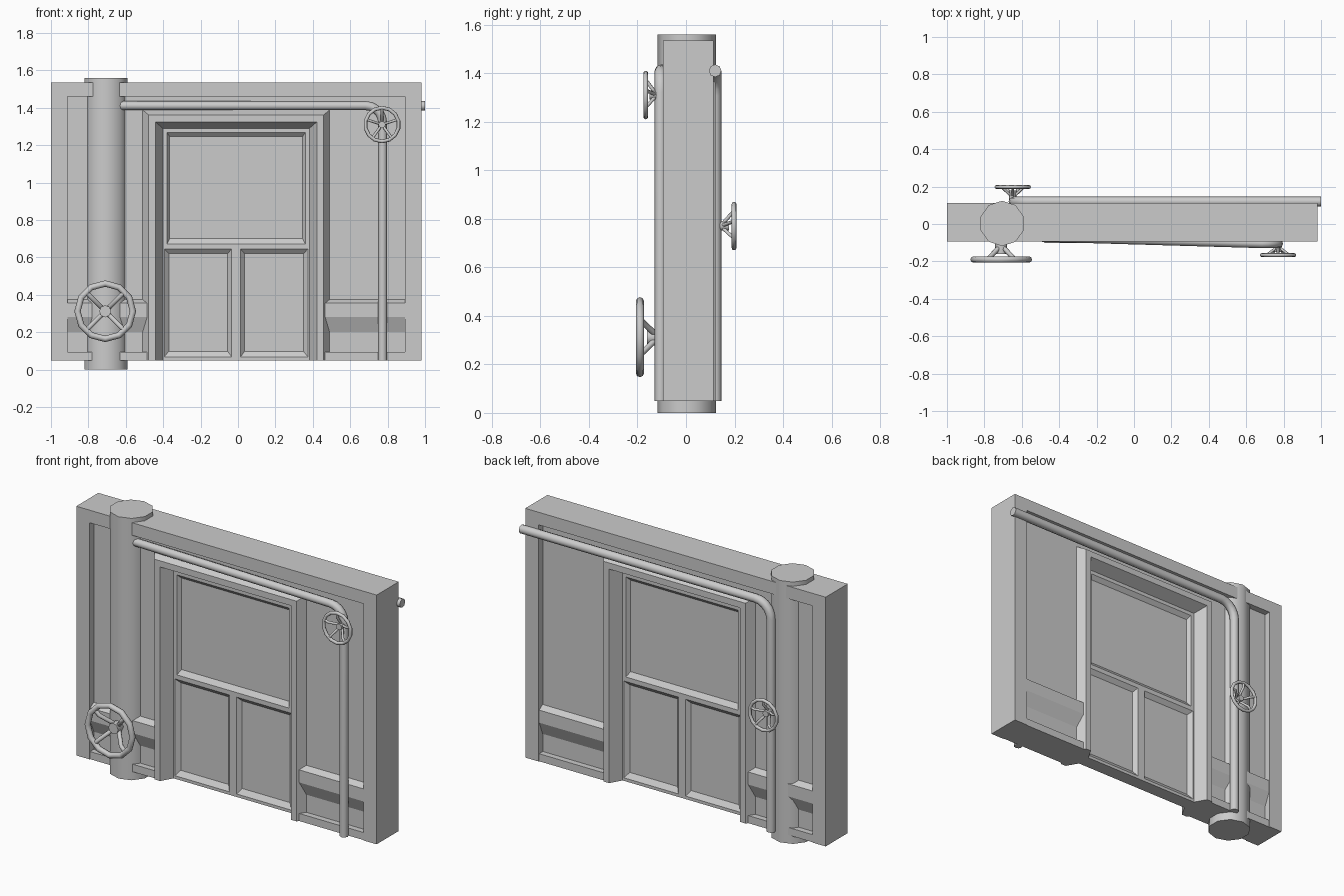
import bpy, bmesh
from math import sin, cos, pi, radians

if "Cube" in bpy.data.objects:
    bpy.data.objects.remove(bpy.data.objects["Cube"])

CX, CY = -0.01, 0.0095          # centre of the wall slab
FRAME, RECESS, DOOR, PANEL = 0.104, 0.065, 0.042, 0.02   # half depths
Z0, Z1 = 0.05, 1.535


def smooth(ob, angle):
    bpy.ops.object.select_all(action='DESELECT')
    ob.select_set(True)
    bpy.context.view_layer.objects.active = ob
    bpy.ops.object.shade_smooth_by_angle(angle=radians(angle))


def loft(name, rings, cap_start=False, mirror=True):
    """Bridge closed rings of points, cap the end, mirror front to back."""
    bm = bmesh.new()
    vs = [[bm.verts.new(p) for p in r] for r in rings]
    n = len(rings[0])
    for a, b in zip(vs, vs[1:]):
        for i in range(n):
            j = (i + 1) % n
            bm.faces.new((a[i], a[j], b[j], b[i]))
    bm.faces.new(vs[-1])
    if cap_start:
        bm.faces.new(vs[0][::-1])
    bmesh.ops.recalc_face_normals(bm, faces=bm.faces)
    me = bpy.data.meshes.new(name)
    bm.to_mesh(me)
    bm.free()
    ob = bpy.data.objects.new(name, me)
    bpy.context.collection.objects.link(ob)
    if mirror:
        ob.location.y = CY
        m = ob.modifiers.new("front_back", 'MIRROR')
        m.use_axis = (False, True, False)
    return ob


def rect(x0, x1, z0, z1, d):
    return [(x0, -d, z0), (x1, -d, z0), (x1, -d, z1), (x0, -d, z1)]


def slab(name, x0, x1, z0, z1, d):
    return loft(name, [rect(x0, x1, z0, z1, 0), rect(x0, x1, z0, z1, d)])


def tubes(name, radius, splines, res=2):
    """Several round tubes in one mesh; each spline is (points, scale, cyclic)."""
    cu = bpy.data.curves.new(name, 'CURVE')
    cu.dimensions = '3D'
    cu.bevel_depth = radius
    cu.bevel_resolution = res
    cu.use_fill_caps = True
    for pts, scale, cyclic in splines:
        sp = cu.splines.new('POLY')
        sp.points.add(len(pts) - 1)
        for p, co in zip(sp.points, pts):
            p.co = (*co, 1)
            p.radius = scale
        sp.use_cyclic_u = cyclic
    tmp = bpy.data.objects.new(name + "_path", cu)
    bpy.context.collection.objects.link(tmp)
    dg = bpy.context.evaluated_depsgraph_get()
    me = bpy.data.meshes.new_from_object(tmp.evaluated_get(dg))
    bpy.data.objects.remove(tmp)
    ob = bpy.data.objects.new(name, me)
    bpy.context.collection.objects.link(ob)
    smooth(ob, 50)
    return ob


# wall frame: top rail and two stiles
slab("wall_top_rail", -1.0, 0.98, 1.46, Z1, FRAME)
for side, a, b in (("left", -1.0, -0.912), ("right", 0.892, 0.98)):
    slab(side + "_stile", a, b, Z0, 1.46, FRAME)

# recessed wall panels, dado rails and skirting
slab("panel_over_door", CX - 0.48, CX + 0.48, 1.34, 1.46, RECESS)
dado = [(0.2, 0), (0.2, RECESS), (0.28, 0.1), (0.355, 0.1), (0.375, RECESS), (0.375, 0)]
for side, a, b in (("left", -0.912, CX - 0.472), ("right", CX + 0.472, 0.892)):
    slab(side + "_wall_panel", a, b, Z0, 1.46, RECESS)
    slab(side + "_skirting", a, b, Z0, 0.095, 0.1)
    loft(side + "_dado_rail", [[(x, -d, z) for z, d in dado] for x in (a, b)], True)

# door casing: profile (half width, top height, depth) carried up, over and down
prof = [(0.5, 1.388, 0), (0.5, 1.388, RECESS), (0.468, 1.362, 0.112),
        (0.432, 1.325, 0.112), (0.392, 1.29, DOOR), (0.392, 1.29, 0)]
loft("door_casing", [
    [(CX - o, -d, Z0) for o, t, d in prof], [(CX - o, -d, t) for o, t, d in prof],
    [(CX + o, -d, t) for o, t, d in prof], [(CX + o, -d, Z0) for o, t, d in prof]], True)


# door: three cells, each with a bevelled recessed panel
def door_cell(name, outer, lip, inner):
    loft(name, [rect(*outer, 0), rect(*outer, DOOR), rect(*lip, DOOR), rect(*inner, PANEL)])


door_cell("door_upper_panel", (CX - 0.395, CX + 0.395, 0.655, 1.29),
          (CX - 0.37, CX + 0.37, 0.672, 1.268), (CX - 0.355, CX + 0.355, 0.7, 1.245))
for side, s in (("left", -1), ("right", 1)):
    door_cell("door_lower_panel_" + side,
              (CX, CX + s * 0.395, Z0, 0.655),
              (CX + s * 0.024, CX + s * 0.384, 0.068, 0.645),
              (CX + s * 0.045, CX + s * 0.36, 0.098, 0.62))

# ten-sided column running through the wall
col = loft("column", [[(-0.705 + 0.121 * sin(k * pi / 5), 0.003 + 0.121 * cos(k * pi / 5), z)
                       for k in range(10)] for z in (0, 1.56)], True, False)
smooth(col, 40)


def bend(cx, cz, r, a0, a1, y, n=5):
    return [(cx + r * cos(radians(a0 + (a1 - a0) * i / n)), y,
             cz + r * sin(radians(a0 + (a1 - a0) * i / n))) for i in range(n + 1)]


# pipes on the front and back
tubes("front_pipe", 0.024, [([(-0.66, -0.066, 1.411)]
      + bend(0.683, 1.321, 0.09, 90, 0, -0.105) + [(0.773, -0.105, Z0)], 1, False)])
tubes("back_pipe", 0.026, [([(1.0, 0.12, 1.41)]
      + bend(-0.545, 1.31, 0.1, 90, 180, 0.12) + [(-0.645, 0.12, Z0)], 1, False)])


# valve handwheels: rim, slanted spokes, hub and stem
def handwheel(name, x, z, y_base, y_hub, y_rim, R, tube, spokes, turn, segs):
    def at(r, a, y):
        return (x + r * sin(a), y, z + r * cos(a))
    parts = [([at(R, 2 * pi * k / segs, y_rim) for k in range(segs)], 1, True),
             ([(x, y_base, z), (x, y_hub, z)], 1.9, False)]
    mid = (y_base + y_hub) / 2
    for k in range(spokes):
        a = turn + 2 * pi * k / spokes
        parts.append(([at(R * 0.15, a, mid), at(R * 0.7, a, y_rim), at(R, a, y_rim)], 0.75, False))
    tubes(name, tube, parts)


handwheel("large_handwheel", -0.71, 0.312, -0.1, -0.16, -0.19, 0.148, 0.017, 4, pi / 4, 12)
handwheel("front_handwheel", 0.77, 1.31, -0.11, -0.15, -0.166, 0.09, 0.010, 5, 0, 14)
handwheel("back_handwheel", -0.648, 0.77, 0.13, 0.178, 0.198, 0.09, 0.010, 5, 0, 14)
